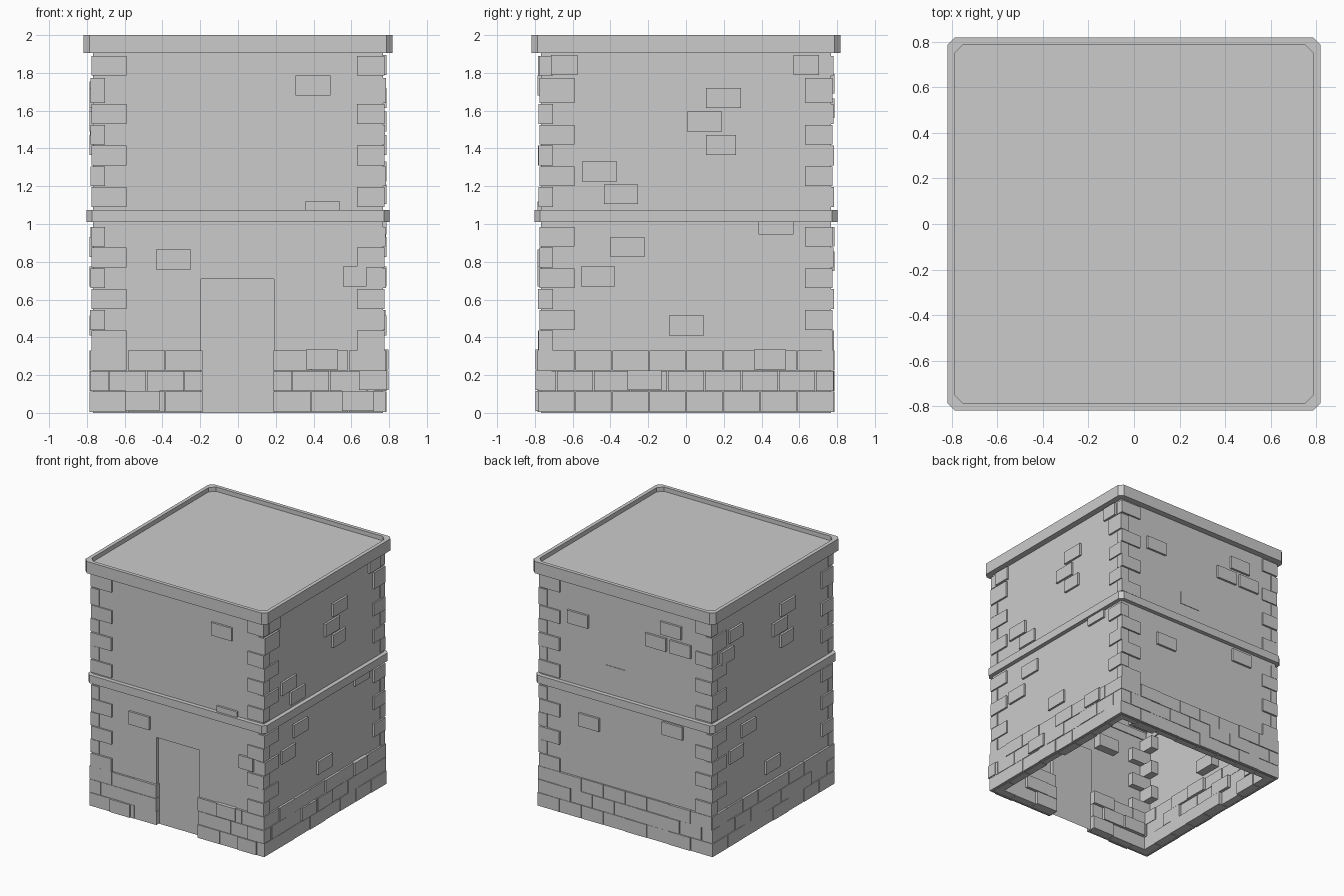
import bpy, bmesh, math, random
from mathutils import Matrix, Vector

if "Cube" in bpy.data.objects:
    bpy.data.objects.remove(bpy.data.objects["Cube"])

random.seed(4)
W = 0.768      # wall half width
COURSE = 0.11  # brick course height


def finish(name, bm):
    bmesh.ops.recalc_face_normals(bm, faces=bm.faces)
    me = bpy.data.meshes.new(name)
    bm.to_mesh(me)
    bm.free()
    ob = bpy.data.objects.new(name, me)
    bpy.context.collection.objects.link(ob)
    return ob


def brick(bm, side, u0, u1, z0, z1, out, depth):
    """Box on a wall: side 0 front, 1 right, 2 back, 3 left; u runs left to right."""
    m = (Matrix.Rotation(side * math.pi / 2, 4, 'Z')
         @ Matrix.Translation(((u0 + u1) / 2, -out + depth / 2, (z0 + z1) / 2))
         @ Matrix.Diagonal((u1 - u0, depth, z1 - z0, 1)))
    bmesh.ops.create_cube(bm, size=1, matrix=m)


def octagon(bm, h, c, z):
    """Square loop of half width h with corners cut by c."""
    a = h - c
    pts = [(a, -h), (h, -a), (h, a), (a, h), (-a, h), (-h, a), (-h, -a), (-a, -h)]
    return [bm.verts.new((x, y, z)) for x, y in pts]


def bridge(bm, a, b):
    n = len(a)
    for i in range(n):
        bm.faces.new((a[i], a[(i + 1) % n], b[(i + 1) % n], b[i]))


# Walls: open-bottomed shell with a shallow doorway recess in the front
bm = bmesh.new()


def quad(*pts):
    bm.faces.new([bm.verts.new(p) for p in pts])


T, L, R, H, D = 1.95, -0.195, 0.19, 0.71, 0.03
for k in (1, 2, 3):
    rot = Matrix.Rotation(k * math.pi / 2, 4, 'Z')
    quad(*[rot @ Vector(p) for p in ((-W, -W, 0), (W, -W, 0), (W, -W, T), (-W, -W, T))])
quad((-W, -W, 0), (L, -W, 0), (L, -W, T), (-W, -W, T))
quad((R, -W, 0), (W, -W, 0), (W, -W, T), (R, -W, T))
quad((L, -W, H), (R, -W, H), (R, -W, T), (L, -W, T))
yd = -W + D
quad((L, -W, 0), (L, yd, 0), (L, yd, H), (L, -W, H))
quad((R, yd, 0), (R, -W, 0), (R, -W, H), (R, yd, H))
quad((L, yd, H), (R, yd, H), (R, -W, H), (L, -W, H))
quad((L, yd, 0), (R, yd, 0), (R, yd, H), (L, yd, H))
bmesh.ops.remove_doubles(bm, verts=bm.verts, dist=1e-5)
finish("walls_with_doorway", bm)

# Belt course: closed ring with cut corners
bm = bmesh.new()
loops = [octagon(bm, 0.76, 0.005, 1.01), octagon(bm, 0.802, 0.03, 1.01),
         octagon(bm, 0.802, 0.03, 1.075), octagon(bm, 0.76, 0.005, 1.075)]
for i in range(4):
    bridge(bm, loops[i], loops[(i + 1) % 4])
finish("belt_course", bm)

# Roof: cut-corner slab with a low rim around a sunken top
bm = bmesh.new()
loops = [octagon(bm, 0.818, 0.032, 1.905), octagon(bm, 0.818, 0.032, 2.0),
         octagon(bm, 0.788, 0.04, 2.0), octagon(bm, 0.788, 0.04, 1.965)]
for a, b in zip(loops, loops[1:]):
    bridge(bm, a, b)
bm.faces.new(loops[0])
bm.faces.new(loops[-1])
finish("roof_slab", bm)

# Base bricks: three staggered courses, leaving the doorway free
bm = bmesh.new()
E, G = 0.784, 0.004
for side in range(4):
    for row in range(3):
        z0 = 0.006 + row * (COURSE - 0.001)
        spans = [(-E, -0.185), (0.185, E)] if side == 0 else [(-E, E)]
        for lo, hi in spans:
            n = round((hi - lo) / 0.196)
            step = (hi - lo) / n
            cuts = [lo + step * i for i in range(n + 1)]
            if row == 1:
                cuts = [lo] + [c + step / 2 for c in cuts[:-1]] + [hi]
            for a, b in zip(cuts, cuts[1:]):
                brick(bm, side, a + G / 2, b - G / 2, z0, z0 + COURSE - G,
                      E + random.uniform(-0.004, 0.003), random.uniform(0.07, 0.1))
finish("base_bricks", bm)

# Corner quoins: alternate long on one face, long on the next
bm = bmesh.new()
tops = [0.33 + COURSE * i for i in range(6)] + [1.09 + COURSE * i for i in range(6)] + [1.785]
for side in range(4):
    for i, z in enumerate(tops):
        h = 0.134 if i == 11 else COURSE - 0.005
        along_front = i % 2 == 0
        if side % 2:
            along_front = not along_front
        # the block turns the corner at the left end of this wall
        o = random.uniform(0.778, 0.784)
        if along_front:
            brick(bm, side, -0.775, -0.59, z, z + h, o, 0.06)
        else:
            brick(bm, side, -o, -0.705, z, z + h, 0.776, 0.145)
finish("corner_quoins", bm)

# Scattered bricks: (left edge, bottom, width) per wall
accents = {
    0: [(0.305, 1.68, .185), (0.355, 1.015, .185), (-0.435, 0.76, .185), (0.555, 0.67, .125),
        (0.36, 0.23, .17), (0.64, 0.12, .15), (-0.595, 0.01, .18), (0.55, 0.01, .17)],
    1: [(0.105, 1.615, .185), (0.005, 1.49, .185), (0.105, 1.365, .16), (-0.55, 1.225, .185),
        (-0.435, 1.105, .18), (0.385, 0.945, .185), (-0.4, 0.825, .18), (-0.555, 0.67, .18),
        (-0.09, 0.41, .185), (-0.31, 0.12, .18), (0.36, 0.23, .17),
        (0.57, 1.79, .135), (-0.715, 1.79, .14)],
    2: [(-0.52, 1.56, .185), (0.315, 1.69, .185), (0.18, 1.56, .185), (0.4, 1.56, .185),
        (-0.42, 0.75, .185), (0.33, 0.88, .185)],
    3: [(0.105, 1.615, .185), (0.005, 1.49, .185), (0.105, 1.365, .16), (-0.555, 1.65, .17),
        (-0.66, 1.51, .16), (-0.4, 0.825, .18), (-0.555, 0.67, .18), (-0.09, 0.41, .185)],
}
bm = bmesh.new()
for side, items in accents.items():
    for u, z, w in items:
        out = 0.797 if z < 0.33 else 0.785
        brick(bm, side, u, u + w, z, z + 0.105, out, 0.085)
# one nearly flush brick on the back
brick(bm, 2, -0.18, 0.0, 1.2, 1.305, W + 0.004, 0.08)
finish("scattered_bricks", bm)
